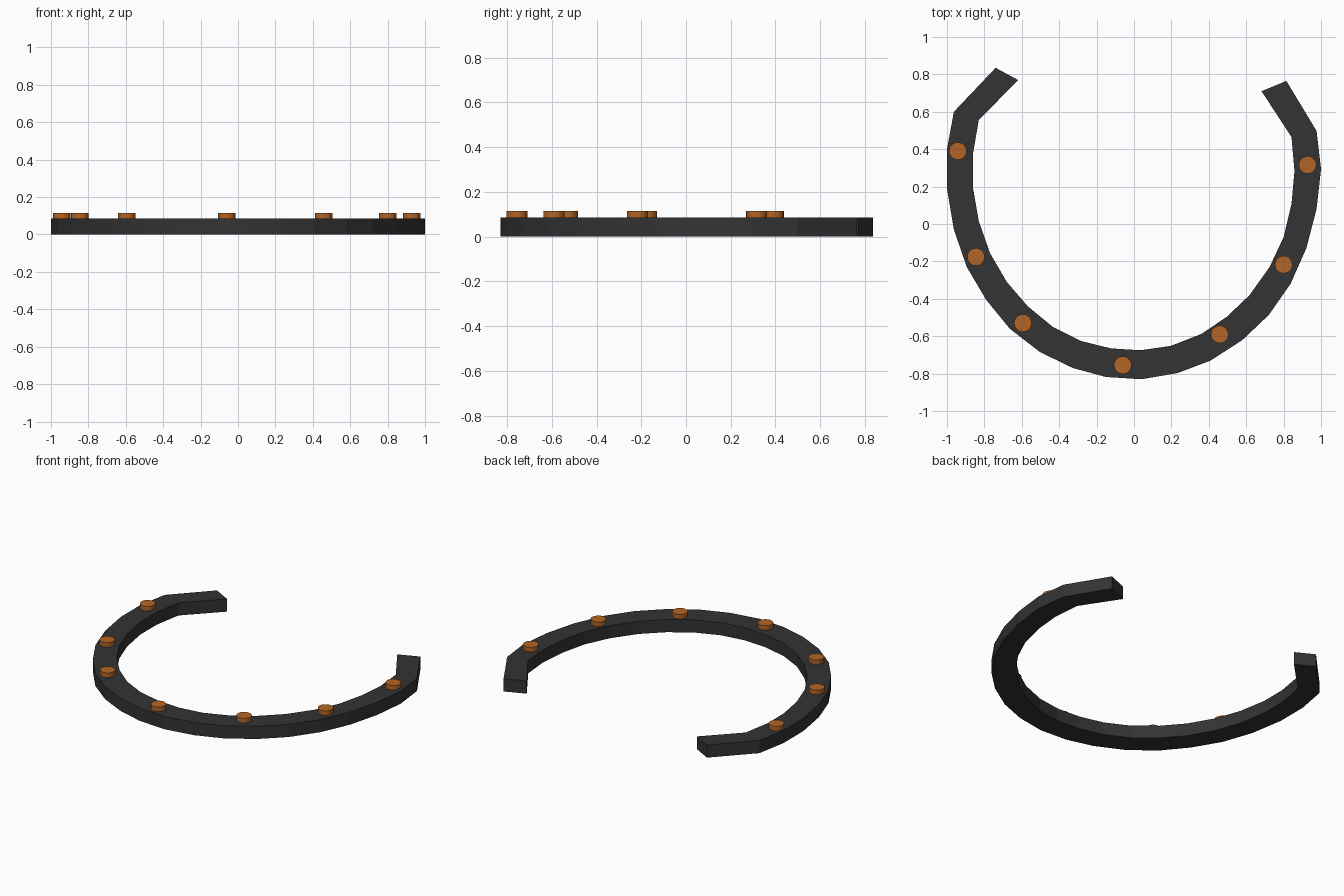
import bpy, bmesh

if "Cube" in bpy.data.objects:
    bpy.data.objects.remove(bpy.data.objects["Cube"])

THICK = 0.085       # band height
STUD_TOP = 0.115
STUD_R = 0.047

# Band stations: outer x, y and inner x, y, from left tip round to right tip
STATIONS = [
    (-.74, .835, -.62, .77), (-.963, .60, -.83, .555), (-1, .40, -.862, .37),
    (-1, .19, -.862, .20), (-.963, -.03, -.83, .016), (-.894, -.23, -.77, -.155),
    (-.79, -.406, -.68, -.31), (-.664, -.56, -.568, -.44), (-.504, -.684, -.434, -.55),
    (-.327, -.77, -.285, -.625), (-.15, -.818, -.124, -.665), (.04, -.83, .036, -.675),
    (.233, -.797, .196, -.652), (.41, -.73, .36, -.588), (.58, -.62, .495, -.497),
    (.72, -.487, .618, -.38), (.837, -.32, .725, -.23), (.922, -.128, .80, -.07),
    (.976, .08, .842, .107), (1, .294, .858, .283), (.976, .497, .842, .465),
    (.815, .765, .682, .71),
]
STUDS = [(-.942, .39), (-.845, -.176), (-.594, -.53), (-.06, -.755),
         (.458, -.59), (.80, -.217), (.928, .316)]


def material(name, color):
    m = bpy.data.materials.new(name)
    m.diffuse_color = (*color, 1)
    m.use_nodes = True
    m.node_tree.nodes["Principled BSDF"].inputs["Base Color"].default_value = m.diffuse_color
    return m


dark = material("dark_iron", (0.033, 0.033, 0.033))
copper = material("copper", (0.45, 0.13, 0.02))

# Horseshoe band: sweep a rectangular section through the stations
bm = bmesh.new()
rings = []
for ox, oy, ix, iy in STATIONS:
    rings.append([bm.verts.new(p) for p in
                  ((ox, oy, 0), (ix, iy, 0), (ix, iy, THICK), (ox, oy, THICK))])
for a, b in zip(rings, rings[1:]):
    for i in range(4):
        j = (i + 1) % 4
        bm.faces.new((a[i], a[j], b[j], b[i]))
bm.faces.new(rings[0])
bm.faces.new(rings[-1][::-1])
bmesh.ops.recalc_face_normals(bm, faces=bm.faces)
mesh = bpy.data.meshes.new("horseshoe_band")
bm.to_mesh(mesh)
bm.free()
mesh.materials.append(dark)
band = bpy.data.objects.new("horseshoe_band", mesh)
bpy.context.collection.objects.link(band)

# Nail heads, sunk slightly into the band
for n, (x, y) in enumerate(STUDS, 1):
    base = THICK - 0.02
    bpy.ops.mesh.primitive_cylinder_add(vertices=24, radius=STUD_R, depth=STUD_TOP - base,
                                        location=(x, y, (STUD_TOP + base) / 2))
    stud = bpy.context.object
    stud.name = f"nail_head_{n}"
    stud.data.materials.append(copper)
    bpy.ops.object.shade_smooth_by_angle()
